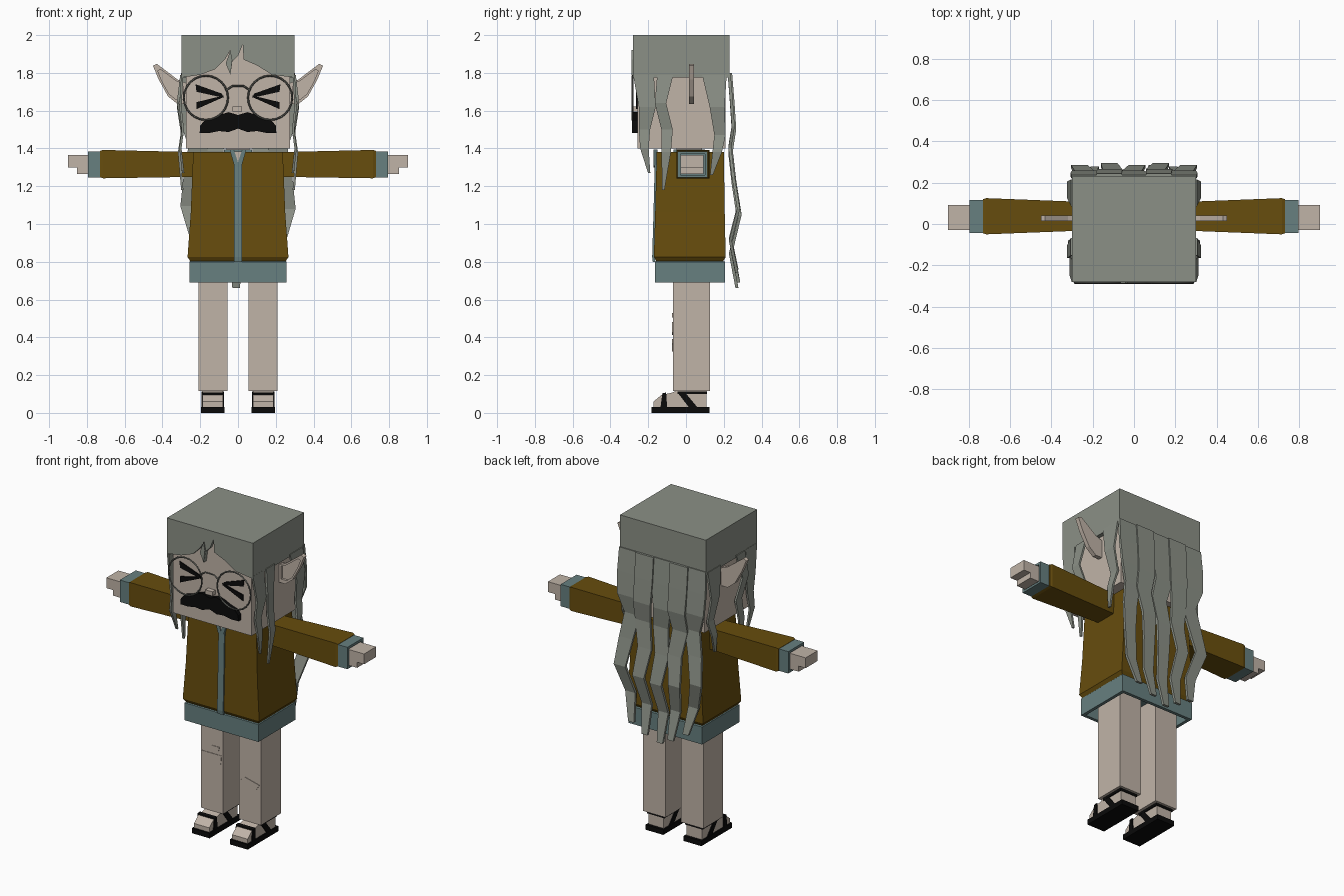
import bpy, bmesh, math
from mathutils import Vector

cube = bpy.data.objects.get("Cube")
if cube:
    bpy.data.objects.remove(cube, do_unlink=True)


def material(name, r, g, b):
    m = bpy.data.materials.new(name)
    m.use_nodes = True
    m.diffuse_color = (r, g, b, 1)
    node = next(n for n in m.node_tree.nodes if n.type == 'BSDF_PRINCIPLED')
    node.inputs["Base Color"].default_value = (r, g, b, 1)
    node.inputs["Roughness"].default_value = 0.9
    return m


SKIN = material("skin", .53, .455, .39)
HAIR = material("grey hair", .26, .28, .24)
COAT = material("brown coat", .135, .074, .004)
TEAL = material("teal cloth", .135, .215, .215)
BLACK = material("black", .003, .003, .003)
METAL = material("spectacle metal", .12, .125, .11)


def finish(name, verts, faces, mat):
    bm = bmesh.new()
    vs = [bm.verts.new(v) for v in verts]
    for f in faces:
        bm.faces.new([vs[i] for i in f])
    bmesh.ops.recalc_face_normals(bm, faces=bm.faces)
    me = bpy.data.meshes.new(name)
    bm.to_mesh(me)
    bm.free()
    me.materials.append(mat)
    ob = bpy.data.objects.new(name, me)
    bpy.context.collection.objects.link(ob)
    return ob


def skin_rings(name, rings, mat):
    """Join equal rings of points and cap both ends."""
    n = len(rings[0])
    faces = [[k * n + i, k * n + (i + 1) % n, (k + 1) * n + (i + 1) % n, (k + 1) * n + i]
             for k in range(len(rings) - 1) for i in range(n)]
    last = (len(rings) - 1) * n
    faces += [list(range(n)), list(range(last, last + n))]
    return finish(name, [p for r in rings for p in r], faces, mat)


def loft(name, rects, mat, axis='z', s=1):
    """Rectangles (a0, a1, b0, b1, c) stacked along an axis; s mirrors x."""
    rings = []
    for a0, a1, b0, b1, c in rects:
        ring = [(a0, b0), (a1, b0), (a1, b1), (a0, b1)]
        rings.append([(s * a, b, c) if axis == 'z' else (s * c, a, b) for a, b in ring])
    return skin_rings(name, rings, mat)


def box(name, x, y, z, mat, s=1):
    return loft(name, [(*x, *y, z[0]), (*x, *y, z[1])], mat, s=s)


def prism(name, pts, d0, d1, mat, plane='xz', s=1):
    """Outline extruded across its plane."""
    def at(p, d):
        return (s * p[0], d, p[1]) if plane == 'xz' else (s * d, p[0], p[1])
    return skin_rings(name, [[at(p, d) for p in pts] for d in (d0, d1)], mat)


def ribbon(name, path, across, mat, thick=.012, s=1):
    """Flat lock through (x, y, z, width), widened along x or y."""
    rings = []
    for x, y, z, w in path:
        a = Vector((w / 2, 0, 0)) if across == 'x' else Vector((0, w / 2, 0))
        t = Vector((0, thick / 2, 0)) if across == 'x' else Vector((thick / 2, 0, 0))
        c = Vector((s * x, y, z))
        rings.append([c - a - t, c + a - t, c + a + t, c - a + t])
    return skin_rings(name, rings, mat)


def tube(name, pts, mat, cyclic, r=.005):
    cu = bpy.data.curves.new(name, 'CURVE')
    cu.dimensions = '3D'
    cu.bevel_depth = r
    cu.bevel_resolution = 0
    sp = cu.splines.new('POLY')
    sp.points.add(len(pts) - 1)
    for p, co in zip(sp.points, pts):
        p.co = (*co, 1)
    sp.use_cyclic_u = cyclic
    cu.materials.append(mat)
    ob = bpy.data.objects.new(name, cu)
    bpy.context.collection.objects.link(ob)
    return ob


# Head and hair cap
box("head", (-.275, .275), (-.258, .21), (1.4, 1.97), SKIN)
box("hair_cap", (-.3, .3), (-.25, .23), (1.775, 2), HAIR)
fringe = [(-.3, 2), (-.3, 1.775), (-.2, 1.79), (-.12, 1.82), (-.07, 1.87), (-.04, 1.92),
          (-.055, 1.85), (-.04, 1.79), (-.03, 1.86), (.0, 1.89), (.025, 1.95), (.03, 1.87),
          (.1, 1.84), (.18, 1.79), (.3, 1.775), (.3, 2)]
prism("hair_fringe", fringe, -.28, -.25, HAIR)
prism("fringe_lock", [(-.04, 1.92), (-.065, 1.85), (-.04, 1.79), (-.03, 1.87)], -.288, -.27, HAIR)

# Face
box("nose", (-.028, .022), (-.288, -.255), (1.595, 1.622), SKIN)
half = [(0, 1.577), (.05, 1.592), (.09, 1.58), (.13, 1.56), (.18, 1.545), (.2, 1.52),
        (.203, 1.483), (.15, 1.482), (.1, 1.492), (.05, 1.487), (0, 1.505)]
prism("moustache", half + [(-x, z) for x, z in half[-2:0:-1]], -.285, -.255, BLACK)
for s, side in ((1, "left"), (-1, "right")):
    prism(side + "_eye_upper", [(.075, 1.668), (.22, 1.7), (.225, 1.74), (.085, 1.69)],
          -.264, -.257, BLACK, s=s)
    prism(side + "_eye_lower", [(.085, 1.668), (.075, 1.68), (.22, 1.645), (.22, 1.608)],
          -.266, -.257, BLACK, s=s)
    tube(side + "_lens_rim", [(s * .17 + .117 * math.cos(i * math.tau / 24), -.284,
                               1.668 + .117 * math.sin(i * math.tau / 24)) for i in range(24)],
         METAL, True)
tube("spectacle_bridge", [(-.06, -.284, 1.71), (-.03, -.284, 1.73), (.03, -.284, 1.73),
                          (.06, -.284, 1.71)], METAL, False)

# Back hair, five wavy locks
depth = [(1.8, .228), (1.65, .24), (1.5, .25), (1.38, .232), (1.22, .25), (1.04, .278),
         (.86, .235), (.68, .27)]
locks = [(-.24, (0, -.005, .0, .03, .0, -.025, .02, .05), .76),
         (-.12, (0, .0, .005, -.01, .015, .0, .02, .03), .7),
         (0, (0, .005, -.01, .01, -.01, .015, -.01, -.01), .66),
         (.12, (0, .0, .005, .01, -.015, .01, -.02, -.03), .69),
         (.24, (0, .005, .0, -.03, .0, .025, -.02, -.05), .74)]
widths = (.125, .125, .12, .105, .095, .08, .07, .04)
for k, (x, sway, end) in enumerate(locks):
    path = []
    for (z, y), dx, w in zip(depth, sway, widths):
        zz = 1.8 - (1.8 - z) * (1.8 - end) / 1.12
        path.append((x + dx, y + .008 * (k % 2), zz, w))
    ribbon("back_lock_%d" % (k + 1), path, 'x', HAIR, .016)

# Side locks and ears
side_locks = {
    "front_lock": [(.295, -.225, 1.79, .11), (.305, -.205, 1.62, .09), (.292, -.22, 1.5, .06),
                   (.305, -.22, 1.4, .045), (.29, -.195, 1.27, .012)],
    "temple_lock": [(.3, -.11, 1.79, .085), (.318, -.135, 1.64, .06), (.295, -.1, 1.5, .06),
                    (.312, -.105, 1.38, .05), (.295, -.12, 1.18, .012)],
    "nape_lock": [(.298, .15, 1.79, .13), (.318, .165, 1.62, .08), (.295, .18, 1.47, .06),
                  (.312, .165, 1.38, .05), (.295, .135, 1.26, .015)]}
ear = [(.27, 1.745), (.32, 1.765), (.43, 1.848), (.45, 1.838), (.42, 1.765), (.37, 1.675),
       (.32, 1.635), (.27, 1.635)]
mid = Vector((.35, 1.73))
for s, side in ((1, "left"), (-1, "right")):
    for name, path in side_locks.items():
        ribbon(side + "_" + name, path, 'y', HAIR, s=s)
    # The ear front is a rim around a sunken hollow
    inner = [mid + (Vector(p) - mid) * .75 for p in ear]
    skin_rings(side + "_ear", [[(s * x, y, z) for x, z in o] for o, y in
                               ((ear, .042), (ear, .015), (inner, .015), (inner, .03))], SKIN)

# Coat and shirt
loft("coat", [(-.25, .25, -.155, .195, .8), (-.267, .267, -.17, .21, .825),
              (-.25, .25, -.163, .205, 1.06), (-.237, .237, -.155, .2, 1.38)], COAT)
loft("shirt_hem", [(-.24, .24, -.14, .18, .81), (-.258, .258, -.165, .207, .8),
                   (-.258, .258, -.165, .207, .69), (-.238, .238, -.145, .187, .69),
                   (-.238, .238, -.145, .187, .79)], TEAL)
ribbon("shirt_front", [(0, -.169, .8, .042), (0, -.172, .825, .042), (0, -.165, 1.06, .042),
                       (0, -.157, 1.38, .042)], 'x', TEAL, .014)
box("collar", (-.075, .075), (-.065, .1), (1.37, 1.395), TEAL)
box("neck", (-.06, .06), (-.05, .085), (1.37, 1.41), SKIN)
prism("throat", [(0, 1.32), (.028, 1.383), (-.028, 1.383)], -.168, -.15, SKIN)

for s, side in ((1, "left"), (-1, "right")):
    prism(side + "_lapel", [(.0, 1.3), (.0, 1.325), (.022, 1.395), (.045, 1.395), (.02, 1.31)],
          -.172, -.15, TEAL, s=s)
    # Arms
    loft(side + "_sleeve", [(-.03, .105, 1.25, 1.38, .2), (-.05, .125, 1.242, 1.392, .715),
                            (-.045, .12, 1.247, 1.387, .73)], COAT, 'x', s)
    loft(side + "_cuff", [(-.044, .115, 1.247, 1.385, .72), (-.044, .115, 1.247, 1.385, .795),
                          (-.03, .1, 1.26, 1.37, .795), (-.03, .1, 1.26, 1.37, .75)],
         TEAL, 'x', s)
    box(side + "_hand", (.74, .9), (-.028, .092), (1.3, 1.365), SKIN, s)
    box(side + "_palm", (.74, .852), (-.028, .092), (1.265, 1.3), SKIN, s)
    # Legs and feet
    box(side + "_leg", (.055, .21), (-.07, .127), (.115, .8), SKIN, s)
    foot = [(-.172, .03), (-.172, .06), (-.13, .095), (-.07, .108), (-.05, .12), (.108, .12),
            (.108, .03)]
    prism(side + "_foot", foot, .08, .187, SKIN, 'yz', s)
    # Sandals
    box(side + "_sole", (.071, .195), (-.182, .125), (0, .032), BLACK, s)
    box(side + "_ankle_strap", (.073, .194), (-.045, .112), (.099, .114), BLACK, s)
    prism(side + "_toe_strap", [(-.135, .03), (-.1, .03), (-.105, .108), (-.125, .104)],
          .073, .194, BLACK, 'yz', s)
    prism(side + "_slanted_strap", [(.015, .03), (.06, .03), (-.005, .108), (-.045, .108)],
          .074, .193, BLACK, 'yz', s)

# Knee patches
prism("right_knee_patch", [(-.205, .48), (-.065, .48), (-.07, .425), (-.14, .412), (-.2, .43)],
      -.073, -.069, SKIN)
prism("right_small_patch", [(-.145, .505), (-.13, .53), (-.08, .53), (-.085, .505)],
      -.073, -.069, SKIN)
prism("left_knee_patch", [(.06, .36), (.1, .39), (.2, .365), (.175, .325), (.09, .325)],
      -.073, -.069, SKIN)
